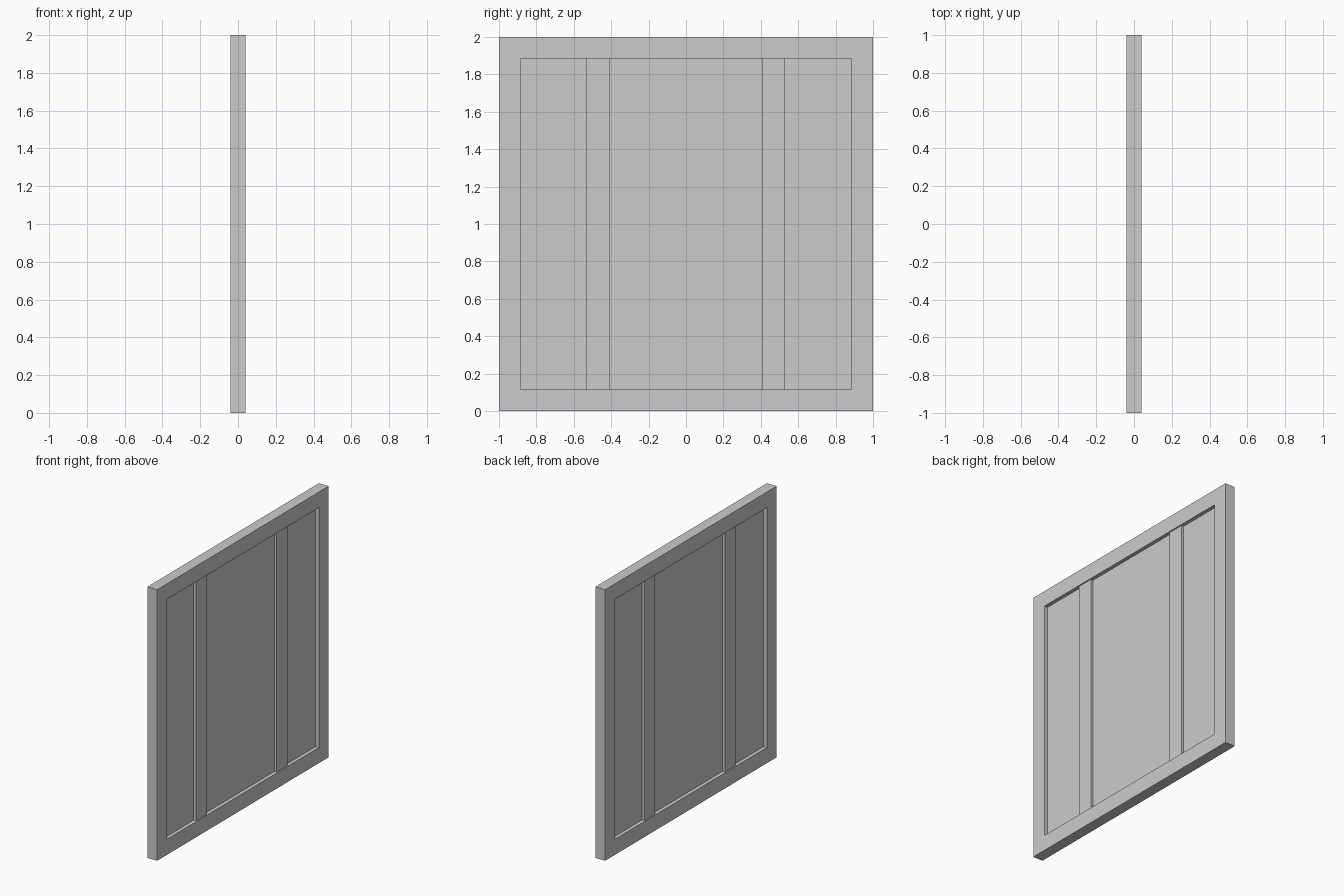
import bpy, bmesh

if "Cube" in bpy.data.objects:
    bpy.data.objects.remove(bpy.data.objects["Cube"])

SIZE, DEPTH, BORDER = 2.0, 0.08, 0.115
INNER = SIZE - 2 * BORDER


def finish(bm, name):
    bmesh.ops.recalc_face_normals(bm, faces=bm.faces)
    mesh = bpy.data.meshes.new(name)
    bm.to_mesh(mesh)
    bm.free()
    obj = bpy.data.objects.new(name, mesh)
    bpy.context.collection.objects.link(obj)
    return obj


def box(name, y, width, depth):
    """Upright board spanning the height of the frame opening."""
    bm = bmesh.new()
    bmesh.ops.create_cube(bm, size=1)
    bmesh.ops.scale(bm, vec=(depth, width, INNER), verts=bm.verts)
    bmesh.ops.translate(bm, vec=(0, y, SIZE / 2), verts=bm.verts)
    return finish(bm, name)


# Outer frame: one square ring, open in the middle
bm = bmesh.new()
corners = [(-1, -1), (1, -1), (1, 1), (-1, 1)]
loops = [[bm.verts.new((x, cy * r, SIZE / 2 + cz * r)) for cy, cz in corners]
         for x, r in [(-DEPTH / 2, SIZE / 2), (DEPTH / 2, SIZE / 2),
                      (DEPTH / 2, INNER / 2), (-DEPTH / 2, INNER / 2)]]
for i in range(4):
    a, b = loops[i], loops[(i + 1) % 4]
    for j in range(4):
        k = (j + 1) % 4
        bm.faces.new((a[j], a[k], b[k], b[j]))
finish(bm, "outer_frame")

# Thin recessed panel
box("panel", 0, INNER, 0.026)

# Two upright bars standing proud of the panel on both sides
for name, y in (("left_bar", -0.472), ("right_bar", 0.468)):
    box(name, y, 0.125, 0.062)
